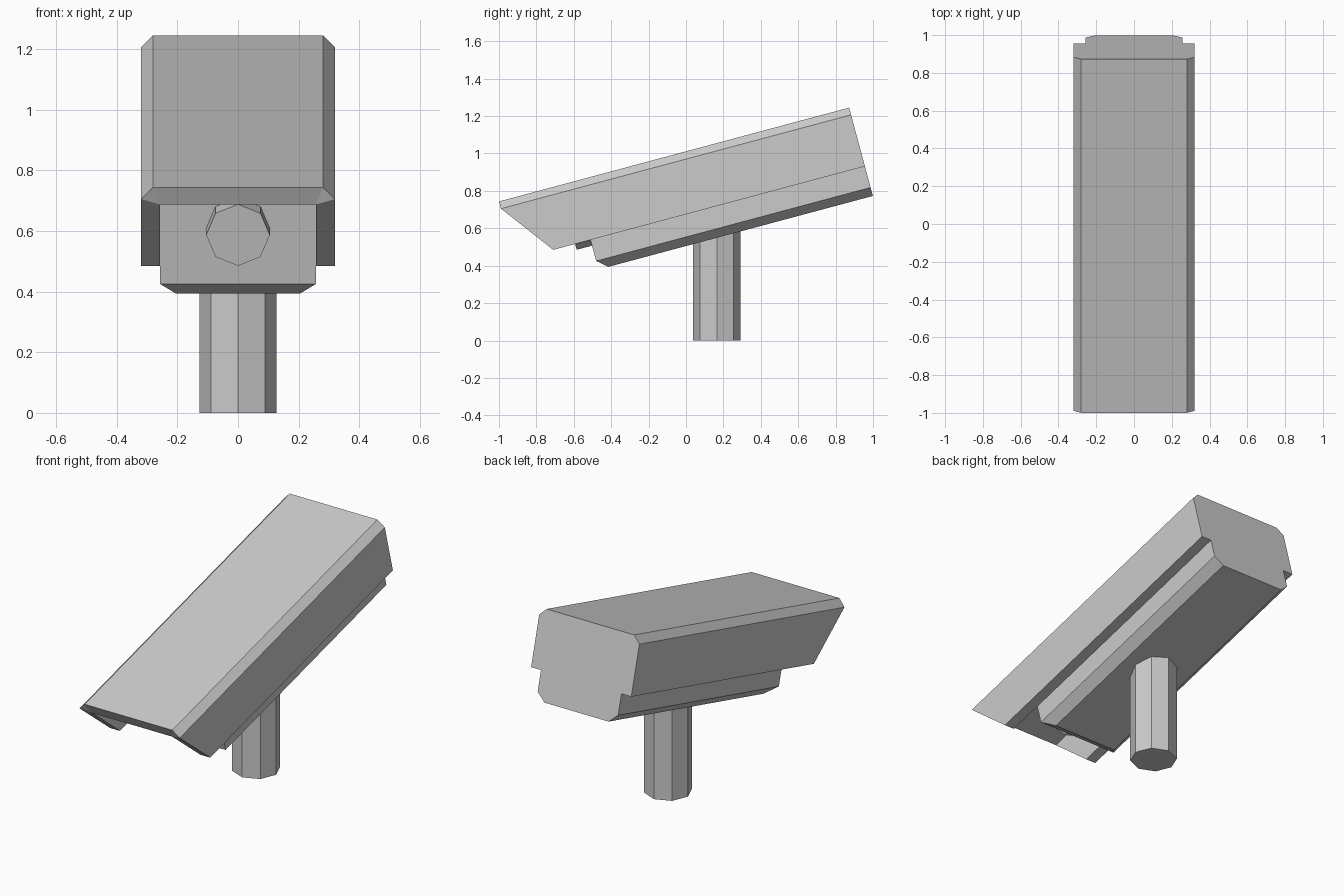
import bpy, bmesh, math
from mathutils import Matrix

if "Cube" in bpy.data.objects:
    bpy.data.objects.remove(bpy.data.objects["Cube"])

TILT = Matrix.Rotation(math.radians(15), 4, 'X')
BACK = 1.165


def finish(name, bm, matrix=Matrix()):
    bmesh.ops.remove_doubles(bm, verts=bm.verts, dist=1e-4)
    bmesh.ops.recalc_face_normals(bm, faces=bm.faces)
    mesh = bpy.data.meshes.new(name)
    bm.to_mesh(mesh)
    bm.free()
    ob = bpy.data.objects.new(name, mesh)
    ob.matrix_world = matrix
    bpy.context.collection.objects.link(ob)
    return ob


def mirrored(half):
    return half + [(-x, z) for x, z in reversed(half)]


def sweep(bm, profile, front_y):
    """Run a profile from its shaped front to the flat back."""
    front = [bm.verts.new((x, front_y(z), z)) for x, z in profile]
    back = [bm.verts.new((x, BACK, z)) for x, z in profile]
    return front, back


# hood: chamfered U-shaped shell with a raked front visor
def visor_y(z):
    return -0.773 + max(0, 0.937 - z) * 0.213 / 0.285


bm = bmesh.new()
outer = sweep(bm, mirrored([(0.32, 0.652), (0.32, 0.937), (0.28, 0.977)]), visor_y)
inner = sweep(bm, mirrored([(0.257, 0.652), (0.257, 0.914), (0.257, 0.914)]), visor_y)
for i in range(5):
    j = i + 1
    bm.faces.new((outer[0][i], outer[0][j], outer[1][j], outer[1][i]))
    for k in (0, 1):
        bm.faces.new((outer[k][i], outer[k][j], inner[k][j], inner[k][i]))
    if i in (0, 2, 4):
        bm.faces.new((inner[0][i], inner[0][j], inner[1][j], inner[1][i]))
for i in (0, 5):
    bm.faces.new((outer[0][i], outer[1][i], inner[1][i], inner[0][i]))
finish("hood", bm, TILT)

# camera body: box under the hood, chamfered at lower sides and front
bm = bmesh.new()
front, back = sweep(bm, mirrored([(0.257, 0.914), (0.257, 0.535), (0.205, 0.488)]),
                    lambda z: -0.299 if z < 0.5 else -0.354)
for i in range(6):
    j = (i + 1) % 6
    bm.faces.new((front[i], front[j], back[j], back[i]))
bm.faces.new(back)
bm.faces.new((front[0], front[1], front[4], front[5]))
bm.faces.new((front[1], front[2], front[3], front[4]))
finish("camera_body", bm, TILT)


def octagon_prism(name, radius, depth, matrix):
    bm = bmesh.new()
    bmesh.ops.create_cone(bm, cap_ends=True, segments=8, radius1=radius,
                          radius2=radius, depth=depth)
    return finish(name, bm, matrix)


# lens: short barrel poking out of the body front
octagon_prism("lens", 0.105, 0.12, TILT @ Matrix.Translation((0, -0.379, 0.725))
              @ Matrix.Rotation(math.pi / 2, 4, 'X'))

# mounting post
octagon_prism("mounting_post", 0.127, 0.65, Matrix.Translation((0, 0.165, 0.325)))
